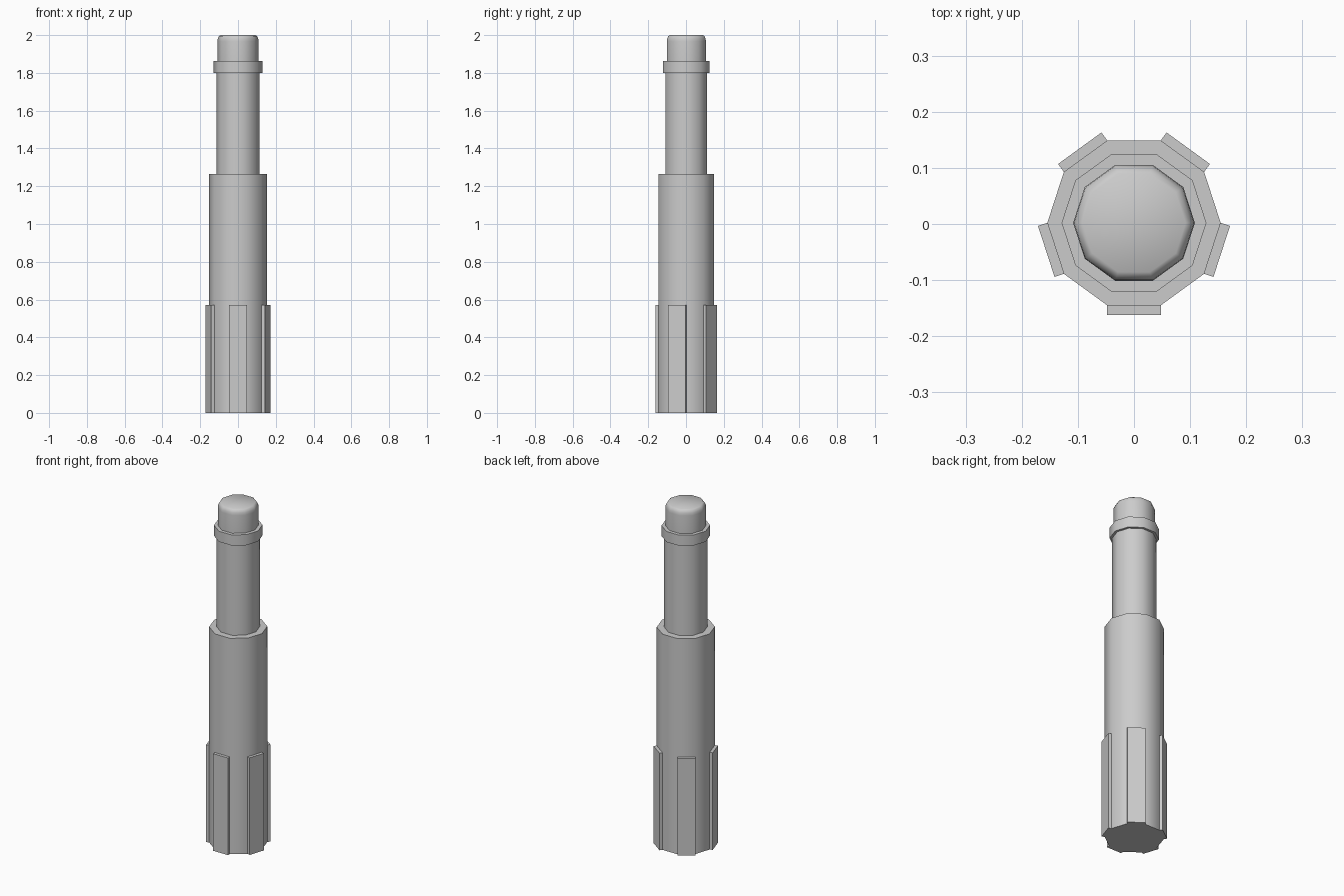
import bpy, bmesh
from math import sin, cos, pi, radians

if "Cube" in bpy.data.objects:
    bpy.data.objects.remove(bpy.data.objects["Cube"])

SIDES = 10
CY = 0.002        # slight offset: grips are asymmetric front to back
BODY_R = 0.1545


def finish(name, bm, angle):
    bmesh.ops.recalc_face_normals(bm, faces=bm.faces)
    me = bpy.data.meshes.new(name)
    bm.to_mesh(me)
    bm.free()
    me.polygons.foreach_set("use_smooth", [True] * len(me.polygons))
    me.set_sharp_from_angle(angle=radians(angle))
    ob = bpy.data.objects.new(name, me)
    bpy.context.collection.objects.link(ob)
    return ob


def lathe(name, profile, angle=40):
    """Ten-sided solid from (radius, z) pairs, capped at both ends."""
    bm = bmesh.new()
    rings = [[bm.verts.new((r * cos(2 * pi * i / SIDES),
                            CY + r * sin(2 * pi * i / SIDES), z))
              for i in range(SIDES)] for r, z in profile]
    for a, b in zip(rings, rings[1:]):
        for i in range(SIDES):
            j = (i + 1) % SIDES
            bm.faces.new((a[i], a[j], b[j], b[i]))
    bm.faces.new(rings[0])
    bm.faces.new(rings[-1])
    return finish(name, bm, angle)


# Stepped handle with collar and rounded end cap
lathe("handle", [
    (BODY_R, 0), (BODY_R, 1.266),
    (0.115, 1.266), (0.115, 1.80),
    (0.129, 1.80), (0.129, 1.862),
    (0.1085, 1.862), (0.1085, 1.967),
    (0.107, 1.982), (0.101, 1.994), (0.092, 2.0)])

# Raised grip bars on every second side
apothem = BODY_R * cos(pi / SIDES)
half = BODY_R * sin(pi / SIDES)
for k in range(5):
    a = radians(-90 + 72 * k)
    n, t = (cos(a), sin(a)), (-sin(a), cos(a))
    bm = bmesh.new()
    bmesh.ops.create_cube(bm, size=1)
    for v in bm.verts:
        d = apothem + (0.0175 if v.co.x > 0 else -0.002)
        w = half if v.co.y > 0 else -half
        v.co = (n[0] * d + t[0] * w, CY + n[1] * d + t[1] * w,
                0.57 if v.co.z > 0 else 0)
    finish(f"grip_bar_{k + 1}", bm, 30)
